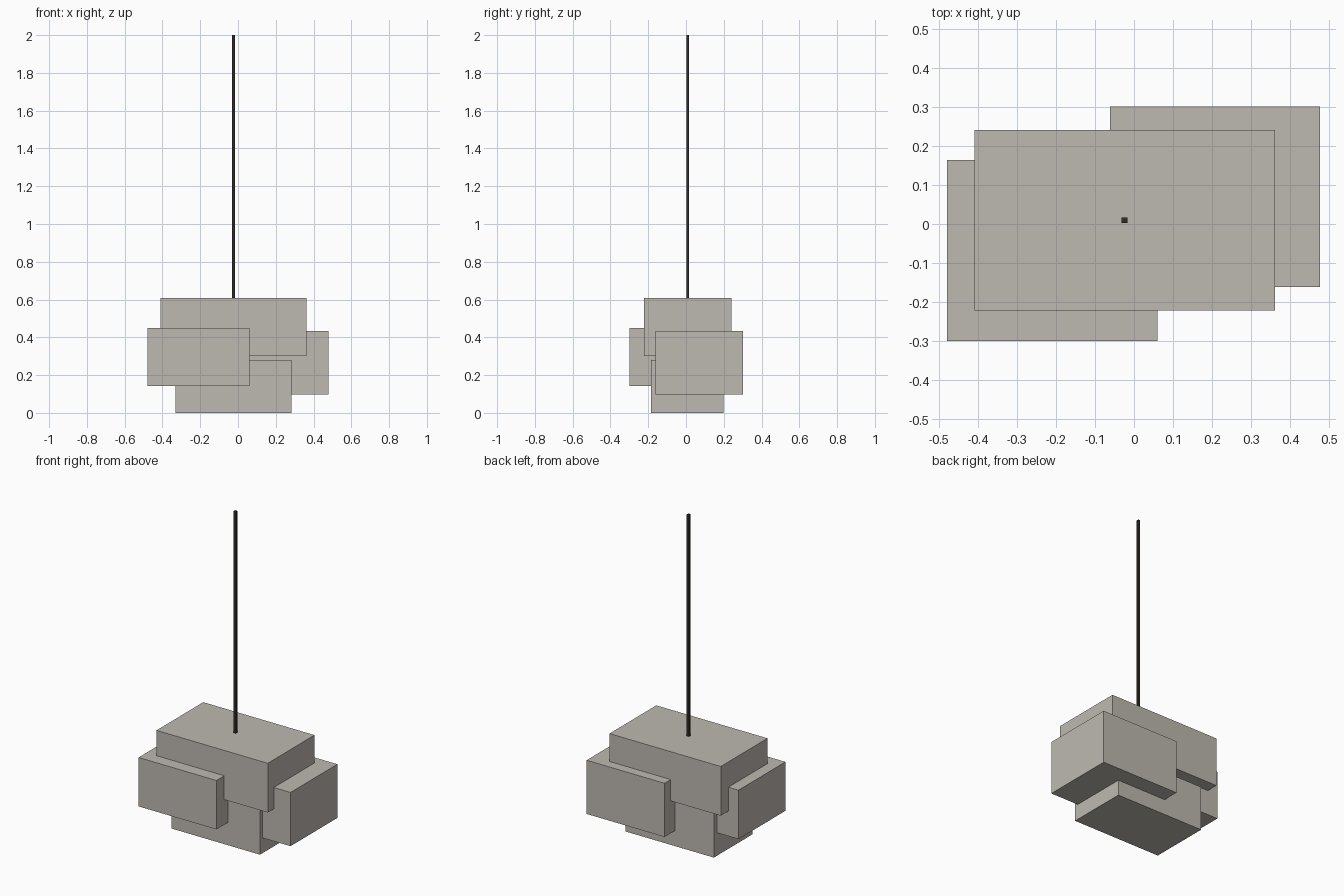
import bpy
from mathutils import Vector

if "Cube" in bpy.data.objects:
    bpy.data.objects.remove(bpy.data.objects["Cube"])


def material(name, rgb):
    mat = bpy.data.materials.new(name)
    mat.diffuse_color = (*rgb, 1.0)
    mat.use_nodes = True
    mat.node_tree.nodes["Principled BSDF"].inputs["Base Color"].default_value = mat.diffuse_color
    return mat


def box(name, low, high, mat):
    """Axis-aligned box between two corners."""
    low, high = Vector(low), Vector(high)
    bpy.ops.mesh.primitive_cube_add(size=1, location=(low + high) / 2)
    obj = bpy.context.object
    obj.name = name
    obj.scale = high - low
    bpy.ops.object.transform_apply(location=False, rotation=False, scale=True)
    obj.data.materials.append(mat)
    return obj


shade_mat = material("warm_grey", (0.515, 0.485, 0.44))
rod_mat = material("dark_bronze", (0.03, 0.025, 0.02))

# Interlocking lamp shade boxes
box("lower_shade", (-0.332, -0.185, 0.0), (0.282, 0.198, 0.28), shade_mat)
box("front_left_shade", (-0.48, -0.30, 0.143), (0.06, 0.165, 0.45), shade_mat)
box("back_right_shade", (-0.062, -0.162, 0.097), (0.478, 0.302, 0.434), shade_mat)
box("upper_shade", (-0.41, -0.222, 0.30), (0.362, 0.241, 0.609), shade_mat)

# Square hanging rod
box("hanging_rod", (-0.032, 0.002, 0.609), (-0.017, 0.017, 2.0), rod_mat)
